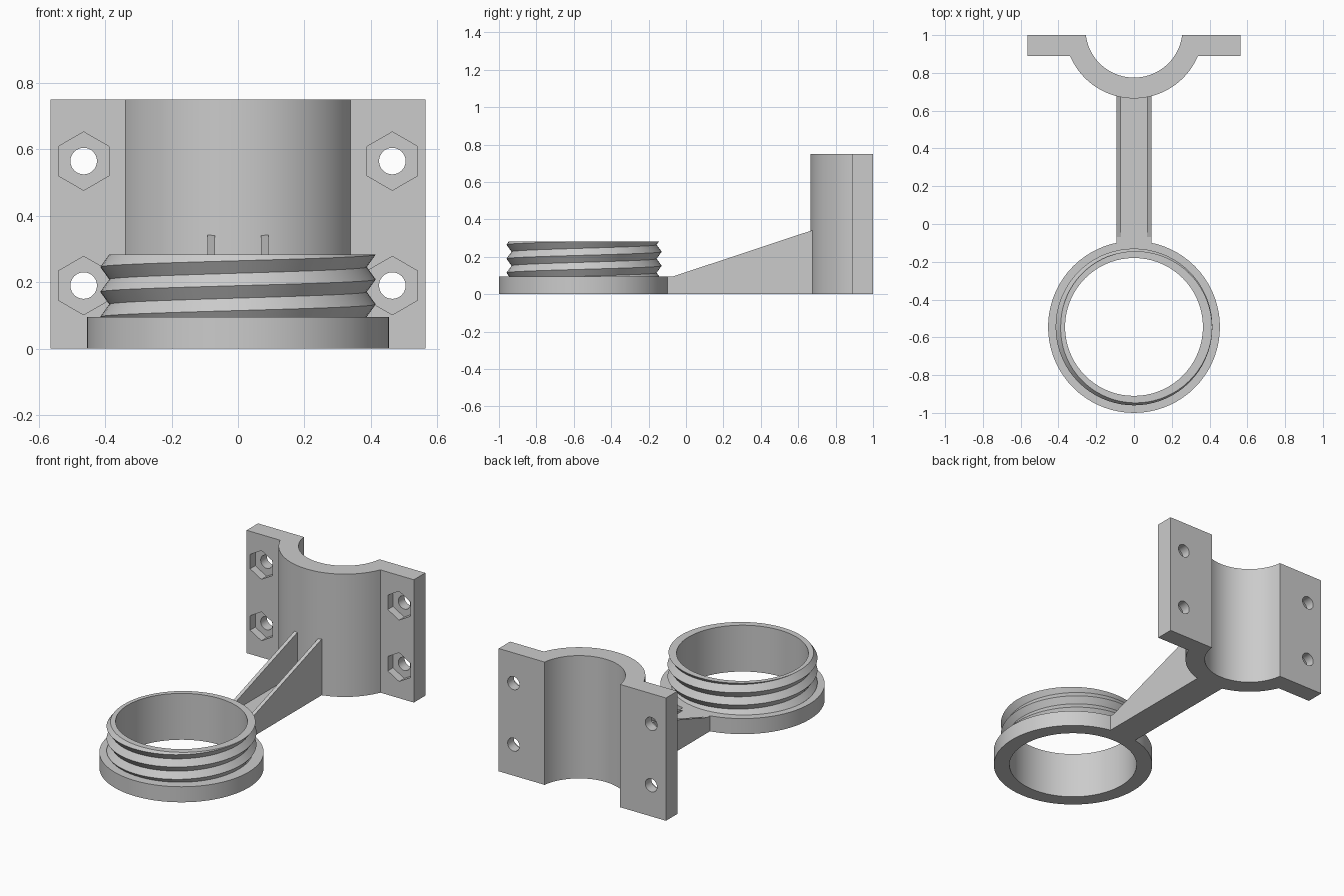
import bpy, bmesh
from math import sin, cos, pi, tau, atan2
from mathutils import Vector

if "Cube" in bpy.data.objects:
    bpy.data.objects.remove(bpy.data.objects["Cube"])

grey = bpy.data.materials.new("plain grey")
grey.use_nodes = True
grey.diffuse_color = (0.6, 0.6, 0.6, 1)
grey.node_tree.nodes["Principled BSDF"].inputs["Base Color"].default_value = (0.6, 0.6, 0.6, 1)


def add_object(name, bm):
    bmesh.ops.recalc_face_normals(bm, faces=bm.faces)
    mesh = bpy.data.meshes.new(name)
    bm.to_mesh(mesh)
    bm.free()
    mesh.materials.append(grey)
    obj = bpy.data.objects.new(name, mesh)
    bpy.context.collection.objects.link(obj)
    return obj


def activate(obj):
    bpy.ops.object.select_all(action='DESELECT')
    obj.select_set(True)
    bpy.context.view_layer.objects.active = obj


def smooth(obj):
    activate(obj)
    bpy.ops.object.shade_smooth_by_angle(angle=pi / 7)


def prism(name, points, sweep):
    """Extrude a flat outline along a vector."""
    bm = bmesh.new()
    face = bm.faces.new([bm.verts.new(p) for p in points])
    out = bmesh.ops.extrude_face_region(bm, geom=[face])
    top = [v for v in out["geom"] if isinstance(v, bmesh.types.BMVert)]
    bmesh.ops.translate(bm, verts=top, vec=Vector(sweep))
    return add_object(name, bm)


# Threaded ring: a cross-section swept round, its thread rising one pitch per turn
RING_Y, BORE, FLANGE = -0.545, 0.365, 0.455
BASE, TOP = 0.095, 0.283
ROOT, CREST, PITCH = 0.388, 0.415, 0.075
STEPS = 72


def thread_radius(z, crest_z):
    phase = ((z - crest_z) / PITCH) % 1
    return ROOT + (CREST - ROOT) * abs(1 - 2 * phase)


def ring_section(angle):
    crest_z = 0.021 + PITCH * angle / tau
    section = [(BORE, 0), (FLANGE, 0), (FLANGE, BASE)]
    levels = [crest_z + k * PITCH / 2 for k in range(-2, 9)]
    for z in [BASE] + levels + [TOP]:
        z = min(max(z, BASE), TOP)
        section.append((thread_radius(z, crest_z), z))
    return section + [(BORE, TOP)]


bm = bmesh.new()
columns = []
for i in range(STEPS + 1):
    a = tau * i / STEPS
    # the helix starts on the -x side
    columns.append([bm.verts.new((-r * cos(a), RING_Y - r * sin(a), z))
                    for r, z in ring_section(a)])
for c, d in zip(columns, columns[1:]):
    for j in range(len(c)):
        k = (j + 1) % len(c)
        bm.faces.new((c[j], d[j], d[k], c[k]))
bmesh.ops.remove_doubles(bm, verts=bm.verts, dist=0.0002)
smooth(add_object("threaded_ring", bm))


# Half clamp: flat ears either side of a curved saddle
AXIS_Y, R_OUT, R_IN = 1.032, 0.367, 0.257
EAR_X, EAR_Y, HEIGHT = 0.565, 0.89, 0.75


def arc(radius, y_end, count=40):
    """Arc on the front of the saddle axis, from -x to +x, ending at y_end."""
    depth = AXIS_Y - y_end
    half = atan2((radius ** 2 - depth ** 2) ** 0.5, depth)
    angles = [half * (2 * i / count - 1) for i in range(count + 1)]
    return [(radius * sin(a), AXIS_Y - radius * cos(a), 0) for a in angles]


outline = [(-EAR_X, 1, 0), (-EAR_X, EAR_Y, 0)] + arc(R_OUT, EAR_Y)
outline += [(EAR_X, EAR_Y, 0), (EAR_X, 1, 0)] + arc(R_IN, 1)[::-1]
clamp = prism("half_clamp", outline, (0, 0, HEIGHT))


def cut_hole(x, z, radius, sides, y0, y1):
    """Cut a regular-sided hole running along y."""
    ring = [(x + radius * sin(tau * i / sides), y0, z + radius * cos(tau * i / sides))
            for i in range(sides)]
    cutter = prism("hole_cutter", ring, (0, y1 - y0, 0))
    cutter.hide_render = True
    mod = clamp.modifiers.new("hole", 'BOOLEAN')
    mod.operation = 'DIFFERENCE'
    mod.solver = 'EXACT'
    mod.object = cutter
    activate(clamp)
    bpy.ops.object.modifier_apply(modifier=mod.name)
    bpy.data.objects.remove(cutter)


# Bolt holes with hexagonal nut pockets on the front
for x in (-0.465, 0.465):
    for z in (0.19, 0.565):
        cut_hole(x, z, 0.04, 32, 0.8, 1.1)
        cut_hole(x, z, 0.088, 6, 0.8, EAR_Y + 0.05)
smooth(clamp)


# Arm: flat floor with a sloping rib along each edge
ARM_X, RIB = 0.092, 0.022
prism("arm_floor", [(-ARM_X, -0.13, 0), (ARM_X, -0.13, 0), (ARM_X, 0.7, 0), (-ARM_X, 0.7, 0)],
      (0, 0, BASE))
for name, x in (("right_rib", -ARM_X), ("left_rib", ARM_X - RIB)):
    prism(name, [(x, -0.07, 0), (x, -0.07, BASE), (x, 0.675, 0.342), (x, 0.7, 0.342), (x, 0.7, 0)],
          (RIB, 0, 0))
